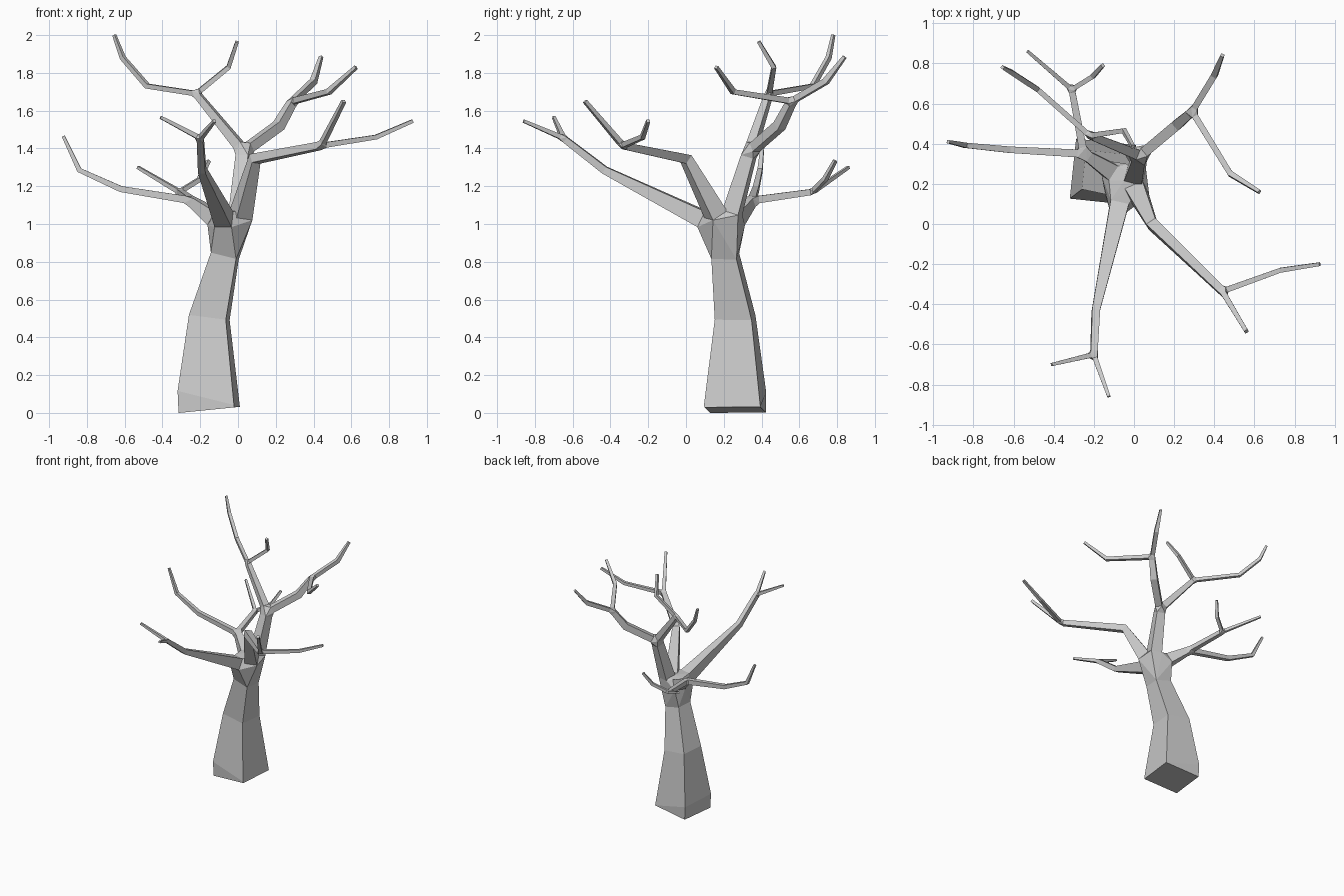
import bpy, bmesh, math
from mathutils import Vector, Matrix

if "Cube" in bpy.data.objects:
    bpy.data.objects.remove(bpy.data.objects["Cube"])

bm = bmesh.new()
Z = Vector((0, 0, 1))


def bridge(a, b):
    for i in range(4):
        bm.faces.new((a[i], a[(i + 1) % 4], b[(i + 1) % 4], b[i]))


def tube(points, radii, tip):
    """Square tapered tube; returns first and last ring."""
    p = [Vector(q) for q in points]
    side, rings = None, []
    for i, c in enumerate(p):
        a = (p[i] - p[i - 1]).normalized() if i else Vector()
        b = (p[i + 1] - p[i]).normalized() if i < len(p) - 1 else Vector()
        t = (a + b).normalized()
        side = t.cross(Z) if side is None else side - t * side.dot(t)
        side.normalize()
        up = side.cross(t)
        rings.append([bm.verts.new(c + radii[i] * (side * s + up * u))
                      for s, u in ((1, 1), (-1, 1), (-1, -1), (1, -1))])
    for a, b in zip(rings, rings[1:]):
        bridge(a, b)
    if tip:
        bm.faces.new(rings[-1])
    return rings[0], rings[-1]


def joint(rings):
    """Hull that joins the open ends meeting at a fork."""
    res = bmesh.ops.convex_hull(bm, input=[v for r in rings for v in r])
    sets = [set(r) for r in rings]
    inner = {f for f in res["geom"] if isinstance(f, bmesh.types.BMFace)
             and any(set(f.verts) <= s for s in sets)}
    bmesh.ops.delete(bm, geom=list(inner), context='FACES_ONLY')


def toward(a, b, d):
    a, b = Vector(a), Vector(b)
    return a + (b - a).normalized() * d


def limb(points, radii, children=()):
    """Tube that forks at its last point; each child is (points, radii, children)."""
    pts = list(points)
    if not children:
        return tube(pts, radii, True)[0]
    fork, r = pts[-1], radii[-1]
    pts[-1] = toward(fork, pts[-2], r * 0.9)
    first, last = tube(pts, radii, False)
    ends = [last]
    for cp, cr, cc in children:
        start = toward(fork, cp[0], r * 1.3)
        ends.append(limb([start] + cp, [r * 0.75] + cr, cc))
    joint(ends)
    return first


# trunk: centre, half width, slope of the ring along x
trunk = []
for cx, cy, z, h, slope in ((-0.152, 0.26, 0.016, 0.148, 0.1),
                            (-0.155, 0.26, 0.075, 0.15, -0.25),
                            (-0.152, 0.26, 0.505, 0.098, -0.13),
                            (-0.07, 0.208, 0.83, 0.067, -0.25)):
    rot = Matrix.Rotation(math.radians(-6), 3, 'Z')
    ring = []
    for s, u in ((1, 1), (-1, 1), (-1, -1), (1, -1)):
        o = rot @ Vector((s * h, u * h, 0))
        ring.append(bm.verts.new((cx + o.x, cy + o.y, z + slope * o.x)))
    trunk.append(ring)
for a, b in zip(trunk, trunk[1:]):
    bridge(a, b)
bm.faces.new(trunk[0])

TW = [0.012, 0.009]   # twig radii

# tall back limb: left pair and right pair
tall = limb([(0.005, 0.245, 1.06), (0.03, 0.34, 1.385)], [0.045, 0.034], [
    ([(-0.22, 0.44, 1.69)], [0.018], [
        ([(-0.48, 0.67, 1.73), (-0.61, 0.755, 1.88), (-0.655, 0.78, 2.0)],
         [0.013, 0.012, 0.008], ()),
        ([(-0.05, 0.465, 1.83), (-0.005, 0.385, 1.965)], TW, ())]),
    ([(0.215, 0.495, 1.52), (0.29, 0.56, 1.65)], [0.026, 0.021], [
        ([(0.40, 0.74, 1.755), (0.44, 0.84, 1.885)], [0.016, 0.009], ()),
        ([(0.48, 0.25, 1.70), (0.625, 0.16, 1.83)], [0.014, 0.009], ())])])

# right front limb
right = limb([(0.015, 0.16, 1.045), (0.09, 0.0, 1.345), (0.44, -0.335, 1.415)],
             [0.048, 0.027, 0.019], [
    ([(0.56, -0.535, 1.65)], [0.01], ()),
    ([(0.73, -0.23, 1.46), (0.925, -0.2, 1.545)], TW, ())])

# front limb
front = limb([(-0.075, 0.09, 1.025), (-0.19, -0.43, 1.285), (-0.2, -0.65, 1.455)],
             [0.046, 0.02, 0.017], [
    ([(-0.41, -0.7, 1.565)], [0.008], ()),
    ([(-0.125, -0.86, 1.545)], [0.008], ())])

# left limb: left branch and back branch
left = limb([(-0.12, 0.265, 1.03), (-0.25, 0.35, 1.125)], [0.042, 0.026], [
    ([(-0.62, 0.37, 1.185), (-0.84, 0.392, 1.285), (-0.925, 0.41, 1.465)],
     [0.016, 0.013, 0.008], ()),
    ([(-0.31, 0.67, 1.17)], [0.016], [
        ([(-0.53, 0.86, 1.3)], [0.008], ()),
        ([(-0.205, 0.735, 1.235), (-0.155, 0.79, 1.335)], TW, ())])])

# crown where the limbs leave the trunk
joint([trunk[-1], tall, right, front, left])

bmesh.ops.recalc_face_normals(bm, faces=bm.faces[:])
mesh = bpy.data.meshes.new("bare_tree")
bm.to_mesh(mesh)
bm.free()
bpy.context.collection.objects.link(bpy.data.objects.new("bare_tree", mesh))
